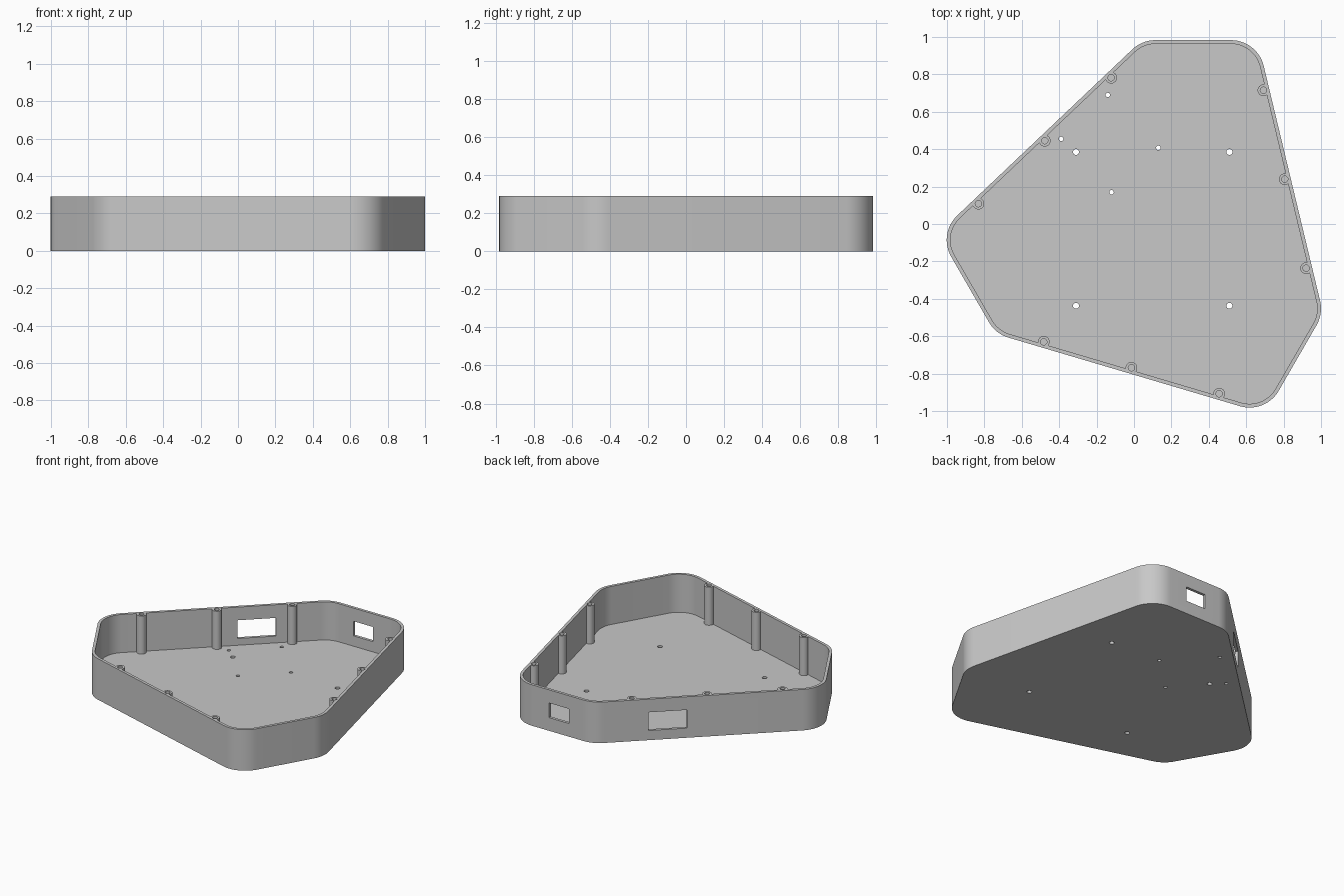
import bpy, bmesh
from math import radians, tan, cos, sin
from mathutils import Matrix, Vector

if "Cube" in bpy.data.objects:
    bpy.data.objects.remove(bpy.data.objects["Cube"])

CENTRE = Vector((0.105, -0.028))
HEIGHT, WALL, FLOOR = 0.29, 0.02, 0.02
LONG, SHORT, RADIUS = 0.776, 1.011, 0.18   # side distances, corner radius
TILT = 13.5                                # direction of the first long side

grey = bpy.data.materials.new("light grey plastic")
grey.use_nodes = True
COLOUR = (0.58, 0.58, 0.58, 1)
grey.diffuse_color = COLOUR
grey.node_tree.nodes["Principled BSDF"].inputs["Base Color"].default_value = COLOUR


def direction(deg):
    return Vector((cos(radians(deg)), sin(radians(deg))))


def on_side(deg, dist, along):
    """Point at a distance out along a side's normal, then along the side."""
    return CENTRE + direction(deg) * dist + direction(deg + 90) * along


def outline(inset, steps=14):
    """Six-sided outline with threefold symmetry and round corners."""
    sides = []
    for k in range(3):
        sides += [(TILT + 120 * k, LONG), (90 + 120 * k, SHORT)]
    points = []
    for i, (a, da) in enumerate(sides):
        b, db = sides[(i + 1) % 6]
        turn = (b - a) % 360
        # arc centre: where the two sides meet once moved in by the radius
        na, nb = direction(a), direction(b)
        pivot = Matrix((na, nb)).inverted() @ Vector((da - RADIUS, db - RADIUS))
        for s in range(steps + 1):
            points.append(CENTRE + pivot + direction(a + turn * s / steps) * (RADIUS - inset))
    return points


def make_object(name, bm):
    bmesh.ops.recalc_face_normals(bm, faces=bm.faces)
    mesh = bpy.data.meshes.new(name)
    bm.to_mesh(mesh)
    bm.free()
    mesh.materials.append(grey)
    ob = bpy.data.objects.new(name, mesh)
    bpy.context.collection.objects.link(ob)
    return ob


def prism(name, points, z0, z1):
    bm = bmesh.new()
    face = bm.faces.new([bm.verts.new((p.x, p.y, z0)) for p in points])
    top = bmesh.ops.extrude_face_region(bm, geom=[face])["geom"]
    bmesh.ops.translate(bm, vec=(0, 0, z1 - z0),
                        verts=[v for v in top if isinstance(v, bmesh.types.BMVert)])
    return make_object(name, bm)


def cylinders(name, spots, z0, z1, segments=32):
    bm = bmesh.new()
    for p, r in spots:
        bmesh.ops.create_cone(bm, cap_ends=True, segments=segments, radius1=r, radius2=r,
                              depth=z1 - z0,
                              matrix=Matrix.Translation((p.x, p.y, (z0 + z1) / 2)))
    return make_object(name, bm)


def window(name, deg, dist, along, width, z0, z1):
    p = on_side(deg, dist, along)
    bm = bmesh.new()
    bmesh.ops.create_cube(bm, size=1, matrix=Matrix.Translation((p.x, p.y, (z0 + z1) / 2))
                          @ Matrix.Rotation(radians(deg), 4, 'Z')
                          @ Matrix.Diagonal((0.1, width, z1 - z0, 1)))
    return make_object(name, bm)


def cut(ob, cutter):
    mod = ob.modifiers.new("cut", 'BOOLEAN')
    mod.operation, mod.solver, mod.object = 'DIFFERENCE', 'EXACT', cutter
    bpy.context.view_layer.objects.active = ob
    bpy.ops.object.modifier_apply(modifier=mod.name)
    bpy.data.objects.remove(cutter)


# Three screw posts along each long side
posts = [on_side(TILT + 120 * k, LONG - 0.032, 0.0965 + 0.489 * j)
         for k in range(3) for j in (-1, 0, 1)]

# Cavity that leaves the posts standing against the wall
cavity = prism("cavity", outline(WALL), FLOOR, HEIGHT + 0.1)
cut(cavity, cylinders("post_space", [(p, 0.031) for p in posts], -0.1, HEIGHT + 0.2))

# Open tray
tray = prism("enclosure_tray", outline(0), 0, HEIGHT)
cut(tray, cavity)

# Blind screw holes in the posts
cut(tray, cylinders("screw_holes", [(p, 0.017) for p in posts], 0.06, HEIGHT + 0.1, 24))

# Mounting holes through the floor
large = [(-0.31, 0.385), (0.51, 0.385), (-0.31, -0.437), (0.51, -0.437)]
small = [(-0.14, 0.69), (-0.39, 0.455), (0.13, 0.407), (-0.12, 0.17)]
holes = [(Vector(p), 0.016) for p in large] + [(Vector(p), 0.012) for p in small]
cut(tray, cylinders("floor_holes", holes, -0.05, FLOOR + 0.05, 24))

# Connector openings in the long left wall and the back wall
cut(tray, window("wide_opening", TILT + 120, LONG, -0.163, 0.25, 0.068, 0.197))
cut(tray, window("small_opening", 90, SHORT, -0.202, 0.155, 0.093, 0.197))

bpy.ops.object.select_all(action='DESELECT')
tray.select_set(True)
bpy.context.view_layer.objects.active = tray
bpy.ops.object.shade_smooth_by_angle(angle=radians(30))
